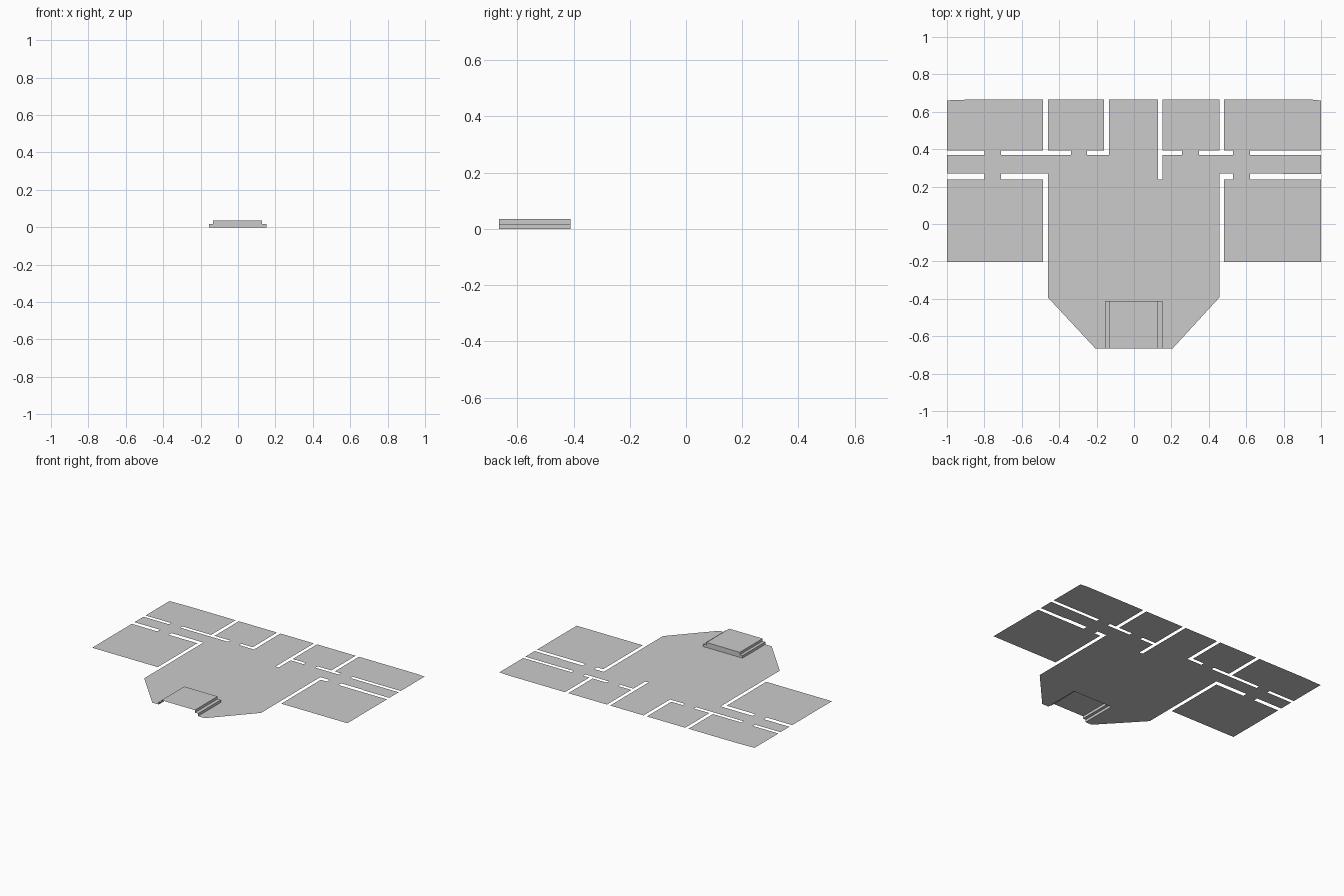
import bpy

if "Cube" in bpy.data.objects:
    bpy.data.objects.remove(bpy.data.objects["Cube"])


def make_mesh(name, verts, faces):
    mesh = bpy.data.meshes.new(name)
    mesh.from_pydata(verts, [], faces)
    mesh.update()
    obj = bpy.data.objects.new(name, mesh)
    bpy.context.collection.objects.link(obj)
    return obj


def flat(name, pts):
    """Flat sheet on the ground, facing up."""
    area = sum(a[0] * b[1] - b[0] * a[1] for a, b in zip(pts, pts[1:] + pts[:1]))
    if area < 0:
        pts = pts[::-1]
    return make_mesh(name, [(x, y, 0) for x, y in pts], [list(range(len(pts)))])


def rect(name, x0, x1, y0, y1):
    return flat(name, [(x0, y0), (x1, y0), (x1, y1), (x0, y1)])


# Levels shared by the layout
TOP, FRONT = 0.666, -0.666
UP0, UP1 = 0.370, 0.394      # upper gap
LOW0, LOW1 = 0.239, 0.270    # lower gap
STEP_L, STEP_R, STEP_BACK = -0.155, 0.153, -0.411
COL_L, COL_R = -0.134, 0.128

# Main sheet with back column, narrow slot and the opening under the platform
flat("main_sheet", [
    (-0.46, UP0), (-0.46, -0.393), (-0.206, FRONT), (STEP_L, FRONT),
    (STEP_L, STEP_BACK), (STEP_R, STEP_BACK), (STEP_R, FRONT), (0.206, FRONT),
    (0.456, -0.393), (0.456, UP0), (STEP_R, UP0), (STEP_R, 0.237),
    (COL_R, 0.237), (COL_R, TOP), (COL_L, TOP), (COL_L, UP0)])

# Side strips running outwards from the main sheet
rect("strip_left", -1, -0.46, LOW1, UP0)
flat("strip_right", [(0.456, LOW1), (0.79, LOW1), (0.8, 0.266), (1, 0.266),
                     (1, UP0), (0.456, UP0)])

# Back row of plots
flat("back_plot_outer_left", [(-1, UP1), (-0.486, UP1), (-0.486, TOP),
                              (-0.86, TOP), (-1, 0.661)])
rect("back_plot_inner_left", -0.46, -0.16, UP1, TOP)
rect("back_plot_inner_right", STEP_R, 0.456, UP1, TOP)
flat("back_plot_outer_right", [(0.482, UP1), (1, UP1), (1, 0.66),
                               (0.94, TOP), (0.482, TOP)])

# Large side plots
rect("side_plot_left", -1, -0.486, -0.204, LOW0)
rect("side_plot_right", 0.482, 1, -0.204, LOW0)

# Short bridges across the gaps
for i, (x0, x1) in enumerate([(-0.80, -0.71), (-0.337, -0.25),
                              (0.257, 0.348), (0.53, 0.62)]):
    rect(f"back_bridge_{i + 1}", x0, x1, UP0, UP1)
for side, x0, x1 in [("left", -0.80, -0.71), ("right", 0.53, 0.62)]:
    rect(f"side_bridge_{side}", x0, x1, LOW0, LOW1)

# Raised platform: stepped sides, back wall, open at the front and below
H = 0.018
profile = [(STEP_L, 0), (STEP_L, H), (COL_L, H), (COL_L, 2 * H),
           (COL_R, 2 * H), (COL_R, H), (STEP_R, H), (STEP_R, 0)]
n = len(profile)
verts = [(x, y, z) for y in (FRONT, STEP_BACK) for x, z in profile]
faces = [(i, i + 1, n + i + 1, n + i) for i in range(n - 1)]
faces.append(tuple(range(n, 2 * n)))
make_mesh("stepped_platform", verts, faces)
